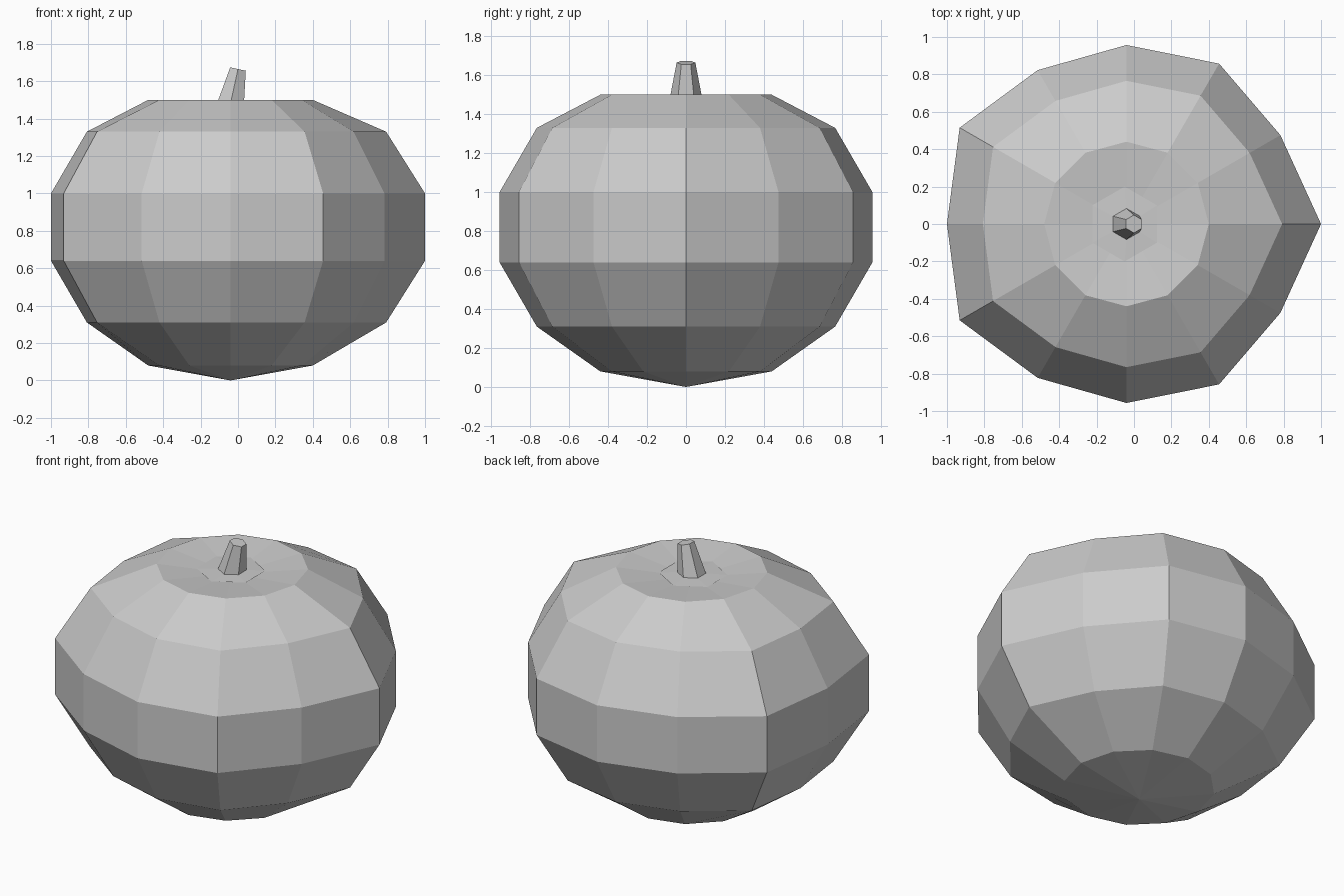
import bpy, bmesh
from math import sin, cos, pi

if "Cube" in bpy.data.objects:
    bpy.data.objects.remove(bpy.data.objects["Cube"])

CX = -0.04  # axis of the body


def loft(name, rings, start=None, end=None):
    """Skin closed rings of points; optional pole points, else flat caps."""
    bm = bmesh.new()
    loops = [[bm.verts.new(p) for p in ring] for ring in rings]
    n = len(loops[0])
    for a, b in zip(loops, loops[1:]):
        for i in range(n):
            j = (i + 1) % n
            bm.faces.new((a[i], a[j], b[j], b[i]))
    for loop, pole in ((loops[0], start), (loops[-1], end)):
        if pole:
            tip = bm.verts.new(pole)
            for i in range(n):
                bm.faces.new((loop[i], loop[(i + 1) % n], tip))
        else:
            bm.faces.new(loop)
    bmesh.ops.recalc_face_normals(bm, faces=bm.faces)
    mesh = bpy.data.meshes.new(name)
    bm.to_mesh(mesh)
    bm.free()
    obj = bpy.data.objects.new(name, mesh)
    bpy.context.collection.objects.link(obj)
    return obj


# Pumpkin body: twelve uneven ribs, symmetric front to back, dimpled top
half = [1.04, 0.95, 0.99, 0.957, 0.95, 1.03, 0.96]
ribs = half + half[-2:0:-1]
small = [0.44] * 12


def body_ring(z, scale):
    radii = small if scale < 0.5 else [r * scale for r in ribs]
    return [(CX + r * cos(i * pi / 6), r * sin(i * pi / 6), z)
            for i, r in enumerate(radii)]


levels = [(0.08, 0.44), (0.31, 0.80), (0.64, 1), (1.0, 1), (1.33, 0.80), (1.50, 0.44)]
loft("pumpkin_body", [body_ring(z, s) for z, s in levels],
     start=(CX, 0, 0), end=(CX, 0, 1.455))


# Stem: six sides, flared foot in the dimple, leaning right with a tilted top
def stem_ring(x, z, r, tilt=0.0):
    pts = []
    for i in range(6):
        a = pi / 2 + i * pi / 3
        pts.append((x + r * cos(a), r * sin(a), z - tilt * r * cos(a)))
    return pts


loft("stem", [stem_ring(CX - 0.01, 1.478, 0.20),
              stem_ring(CX, 1.482, 0.083),
              stem_ring(0.0, 1.665, 0.048, 0.22)])
